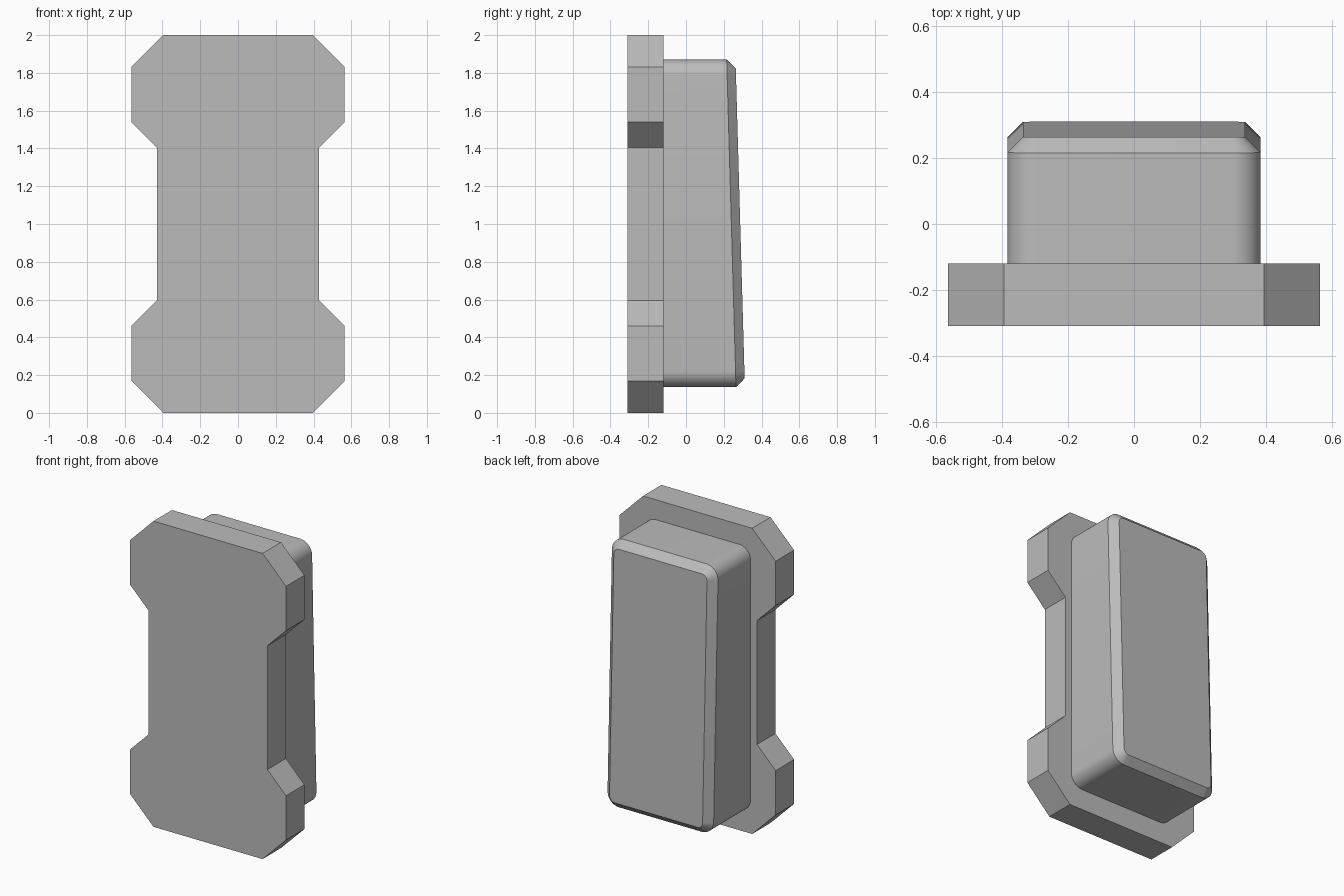
import bpy, bmesh, math

cube = bpy.data.objects.get("Cube")
if cube:
    bpy.data.objects.remove(cube, do_unlink=True)

grey = bpy.data.materials.new("plain grey")
grey.use_nodes = True
colour = (0.5, 0.5, 0.5, 1)
grey.diffuse_color = colour
grey.node_tree.nodes["Principled BSDF"].inputs["Base Color"].default_value = colour


def loft(name, rings):
    """Join matching rings of points into a closed solid."""
    bm = bmesh.new()
    loops = [[bm.verts.new(p) for p in ring] for ring in rings]
    n = len(loops[0])
    for a, b in zip(loops, loops[1:]):
        for i in range(n):
            j = (i + 1) % n
            bm.faces.new((a[i], a[j], b[j], b[i]))
    bm.faces.new(loops[0])
    bm.faces.new(loops[-1])
    bmesh.ops.recalc_face_normals(bm, faces=bm.faces)
    mesh = bpy.data.meshes.new(name)
    bm.to_mesh(mesh)
    bm.free()
    mesh.materials.append(grey)
    obj = bpy.data.objects.new(name, mesh)
    bpy.context.collection.objects.link(obj)
    return obj


# Notched mounting plate: one quarter outline mirrored both ways about z = 1
quarter = [(0.395, 1), (0.565, 0.83), (0.565, 0.54), (0.43, 0.405)]
right = quarter + [(x, -z) for x, z in reversed(quarter)]
outline = right + [(-x, z) for x, z in reversed(right)]
loft("mounting_plate", [[(x, y, z + 1) for x, z in outline] for y in (-0.31, -0.12)])


# Rounded block with a sloping, chamfered back face
HALF_X, HALF_Z, MID_Z = 0.384, 0.867, 1.003
RADIUS, CHAMFER, SLOPE, STEPS = 0.085, 0.047, 0.0285, 10


def rounded_ring(inset, depth):
    radius = RADIUS - inset
    ring = []
    for k, (sx, sz) in enumerate([(1, 1), (-1, 1), (-1, -1), (1, -1)]):
        for s in range(STEPS + 1):
            a = math.pi / 2 * (k + s / STEPS)
            x = sx * (HALF_X - RADIUS) + radius * math.cos(a)
            z = sz * (HALF_Z - RADIUS) + radius * math.sin(a)
            ring.append((x, depth(z), z + MID_Z))
    return ring


block = loft("sloped_block", [
    rounded_ring(0, lambda z: -0.125),
    rounded_ring(0, lambda z: 0.24 - SLOPE * z),
    rounded_ring(CHAMFER, lambda z: 0.287 - SLOPE * z),
])
bpy.ops.object.select_all(action='DESELECT')
block.select_set(True)
bpy.context.view_layer.objects.active = block
bpy.ops.object.shade_smooth_by_angle(angle=math.radians(30))
